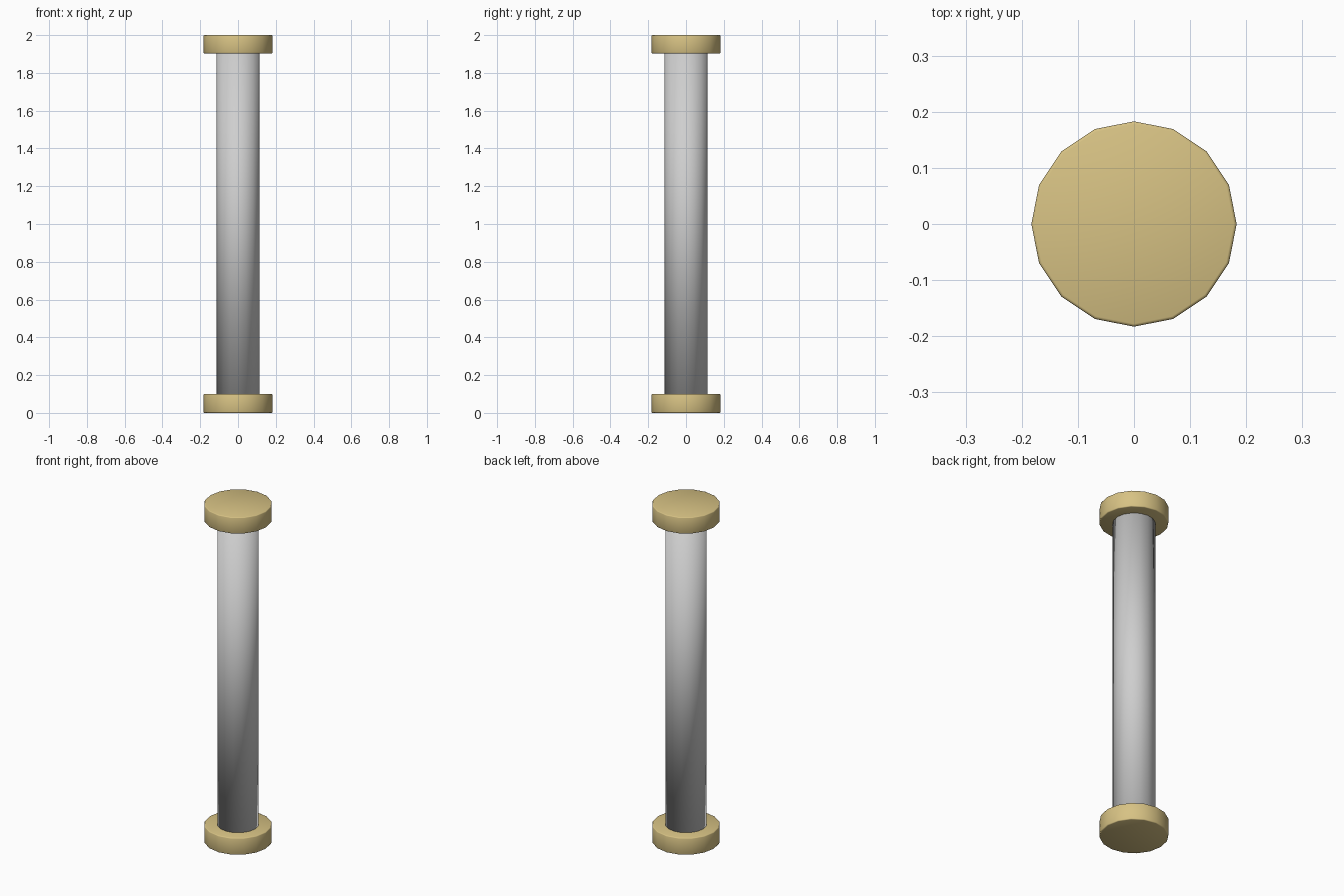
import bpy
import math

if "Cube" in bpy.data.objects:
    bpy.data.objects.remove(bpy.data.objects["Cube"], do_unlink=True)


def material(name, colour):
    mat = bpy.data.materials.new(name)
    mat.use_nodes = True
    mat.diffuse_color = colour
    mat.node_tree.nodes["Principled BSDF"].inputs["Base Color"].default_value = colour
    return mat


def cylinder(name, radius, bottom, top, mat, sides=16):
    bpy.ops.mesh.primitive_cylinder_add(vertices=sides, radius=radius, depth=top - bottom,
                                        location=(0, 0, (bottom + top) / 2))
    obj = bpy.context.object
    obj.name = name
    obj.data.materials.append(mat)
    return obj


brass = material("pale_brass", (0.68, 0.54, 0.23, 1))
grey = material("light_grey", (0.62, 0.62, 0.62, 1))

# Shaft, smooth across its hidden ends so the shading runs from light to dark
shaft = cylinder("shaft", 0.113, 0.098, 1.905, grey)
bpy.ops.object.shade_smooth()

# End caps with finely softened rims
for name, bottom, top in (("bottom_cap", 0, 0.1), ("top_cap", 1.903, 2)):
    cap = cylinder(name, 0.183, bottom, top, brass)
    bevel = cap.modifiers.new("soft_rim", "BEVEL")
    bevel.width = 0.005
    bevel.segments = 2
    bevel.limit_method = "ANGLE"
    bevel.angle_limit = math.radians(40)
    bpy.ops.object.shade_smooth()
